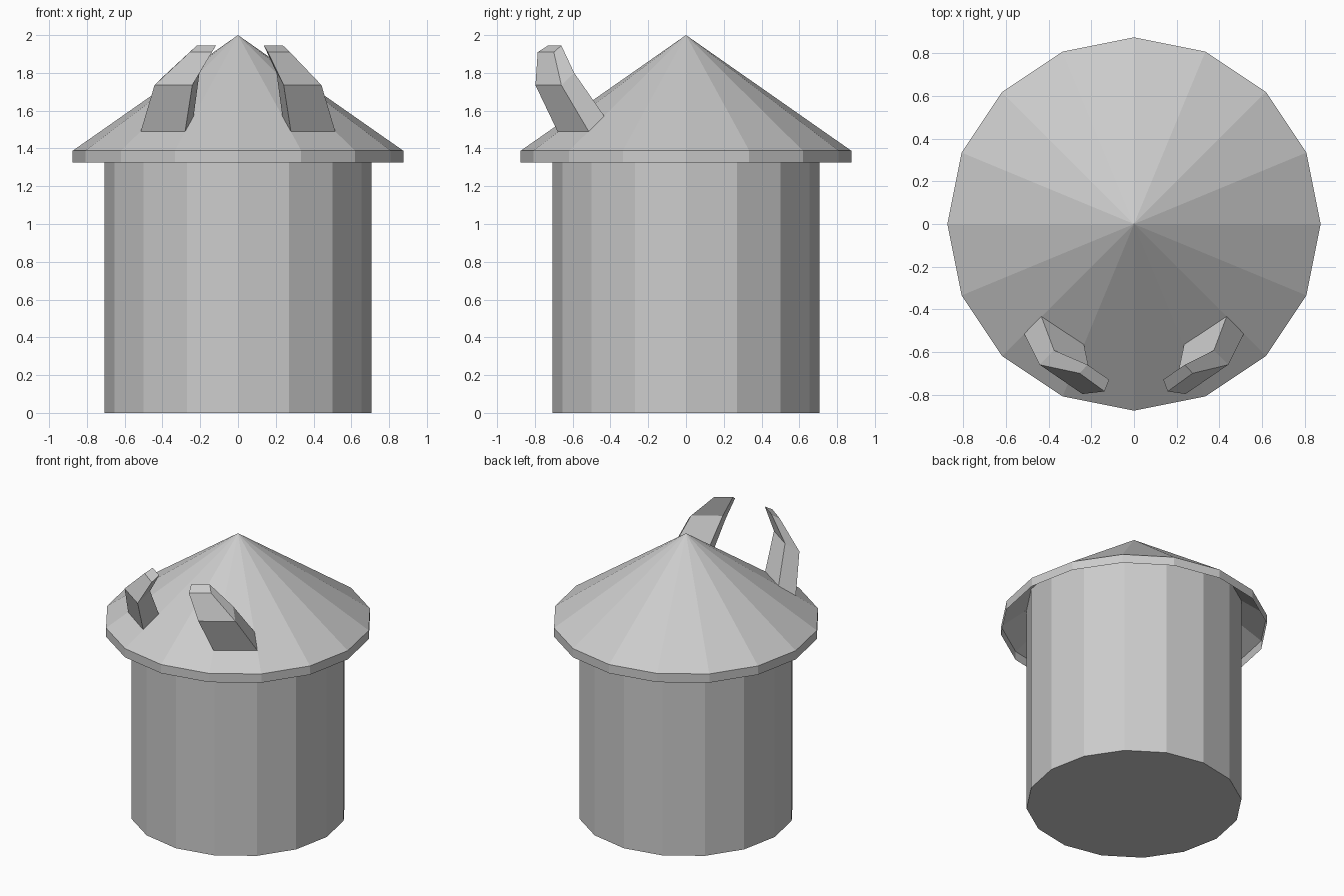
import bpy
from math import sin, cos, pi

if "Cube" in bpy.data.objects:
    bpy.data.objects.remove(bpy.data.objects["Cube"])

SIDES = 16


def make(name, verts, faces):
    mesh = bpy.data.meshes.new(name)
    mesh.from_pydata(verts, [], faces)
    mesh.update()
    obj = bpy.data.objects.new(name, mesh)
    bpy.context.collection.objects.link(obj)
    return obj


def ring(radius, z):
    return [(radius * cos(2 * pi * i / SIDES), radius * sin(2 * pi * i / SIDES), z)
            for i in range(SIDES)]


def band(n):
    """Quads joining vertices 0..n-1 to n..2n-1."""
    return [(i, (i + 1) % n, n + (i + 1) % n, n + i) for i in range(n)]


# Round body: closed floor, top edge meets the inside of the roof
make("body", ring(0.707, 0) + ring(0.707, 1.505),
     band(SIDES) + [tuple(reversed(range(SIDES)))])

# Hollow cone roof with a short vertical rim
tip = 2 * SIDES
make("roof", ring(0.875, 1.325) + ring(0.875, 1.388) + [(0, 0, 2)],
     band(SIDES) + [(SIDES + i, SIDES + (i + 1) % SIDES, tip) for i in range(SIDES)])

# Bent horn sections: outer front, outer back, inner back, inner front
BASE = [(0.515, -0.515, 1.49), (0.435, -0.432, 1.57), (0.235, -0.565, 1.57), (0.28, -0.68, 1.49)]
BEND = [(0.442, -0.66, 1.735), (0.375, -0.592, 1.80), (0.204, -0.71, 1.80), (0.242, -0.797, 1.735)]
END = [(0.275, -0.70, 1.91), (0.238, -0.66, 1.945), (0.137, -0.73, 1.945), (0.158, -0.785, 1.91)]


def horn(name, side, tip_shift):
    points = BASE + BEND + [(x - tip_shift, y, z) for x, y, z in END]
    faces = band(4) + [tuple(i + 4 for i in f) for f in band(4)] + [(8, 9, 10, 11)]
    if side < 0:
        faces = [f[::-1] for f in faces]
    make(name, [(side * x, y, z) for x, y, z in points], faces)


# The left horn's tip leans in slightly further than the right one's
horn("right_horn", 1, 0)
horn("left_horn", -1, 0.02)
